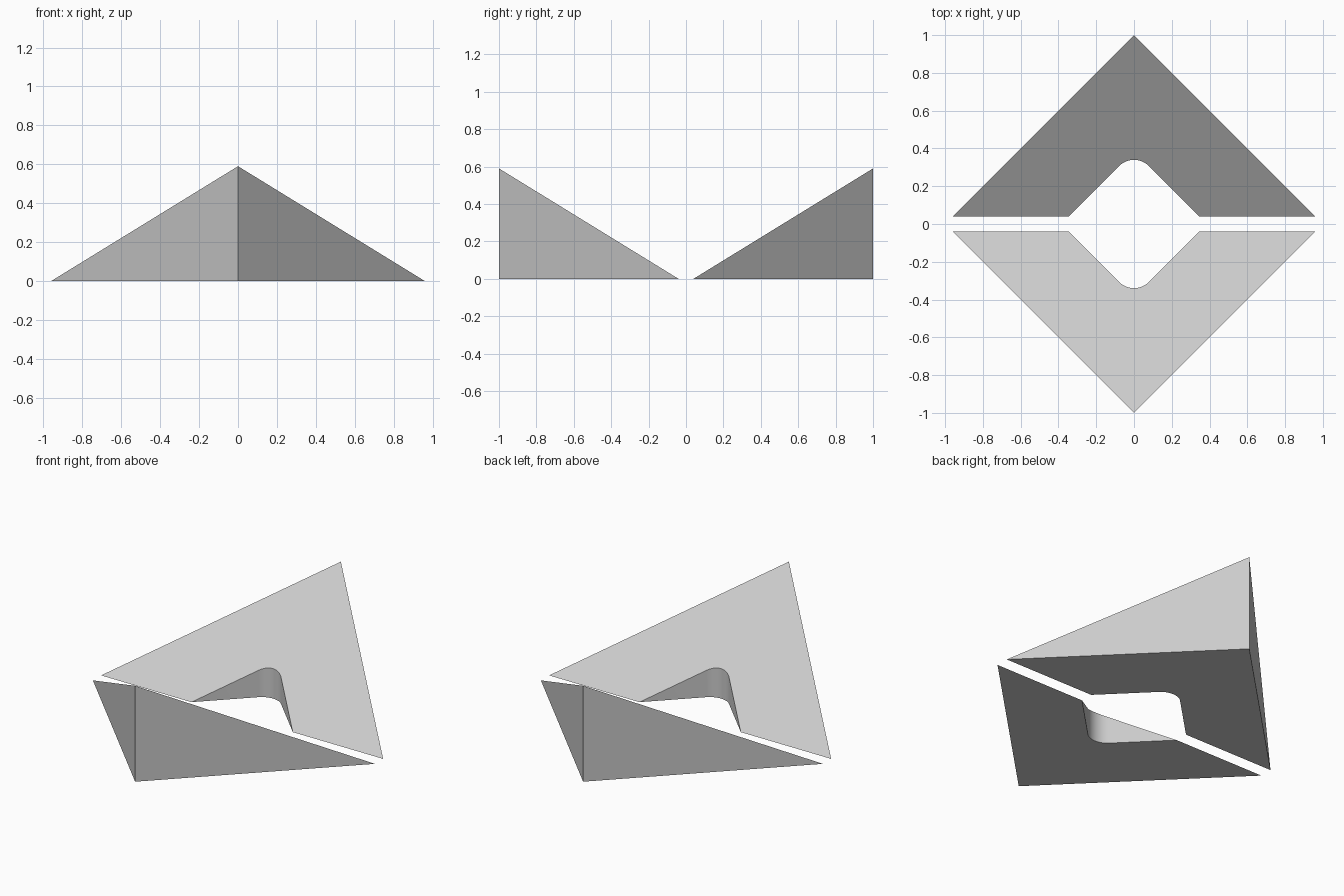
import bpy, bmesh, math

cube = bpy.data.objects.get("Cube")
if cube:
    bpy.data.objects.remove(cube, do_unlink=True)

GAP = 0.04       # half of the slot between the two wedges
HEIGHT = 0.59    # height at the outer point
HOLE = 0.385     # unrounded tip of the opening
RADIUS = 0.109   # rounding of that tip
STEPS = 16

grey = bpy.data.materials.new("light_grey")
grey.use_nodes = True
colour = (0.6, 0.6, 0.6, 1)
grey.diffuse_color = colour
grey.node_tree.nodes["Principled BSDF"].inputs["Base Color"].default_value = colour


def outline():
    """Chevron plan, counter-clockwise, with a rounded inner notch."""
    pts = [(1 - GAP, GAP), (0, 1), (GAP - 1, GAP), (GAP - HOLE, GAP)]
    centre = HOLE - RADIUS * math.sqrt(2)
    for i in range(STEPS + 1):
        a = math.radians(135 - 90 * i / STEPS)
        pts.append((RADIUS * math.cos(a), centre + RADIUS * math.sin(a)))
    return pts + [(HOLE - GAP, GAP)]


def wedge(name, turn):
    bm = bmesh.new()
    base, top = [], []
    for x, y in outline():
        z = HEIGHT * (y - GAP) / (1 - GAP)
        low = bm.verts.new((x * turn, y * turn, 0))
        base.append(low)
        # the thin edge along the slot is shared by base and slope
        top.append(bm.verts.new((x * turn, y * turn, z)) if z > 1e-5 else low)
    bm.faces.new(base[::-1])
    bm.faces.new(top)
    # vertical walls
    for i in range(len(base)):
        j = (i + 1) % len(base)
        ring = list(dict.fromkeys((base[i], base[j], top[j], top[i])))
        if len(ring) > 2:
            bm.faces.new(ring)
    bmesh.ops.recalc_face_normals(bm, faces=bm.faces)
    mesh = bpy.data.meshes.new(name)
    bm.to_mesh(mesh)
    bm.free()
    mesh.materials.append(grey)
    obj = bpy.data.objects.new(name, mesh)
    bpy.context.collection.objects.link(obj)
    bpy.ops.object.select_all(action='DESELECT')
    obj.select_set(True)
    bpy.context.view_layer.objects.active = obj
    bpy.ops.object.shade_smooth_by_angle(angle=math.radians(30))


wedge("back_wedge", 1)
wedge("front_wedge", -1)
